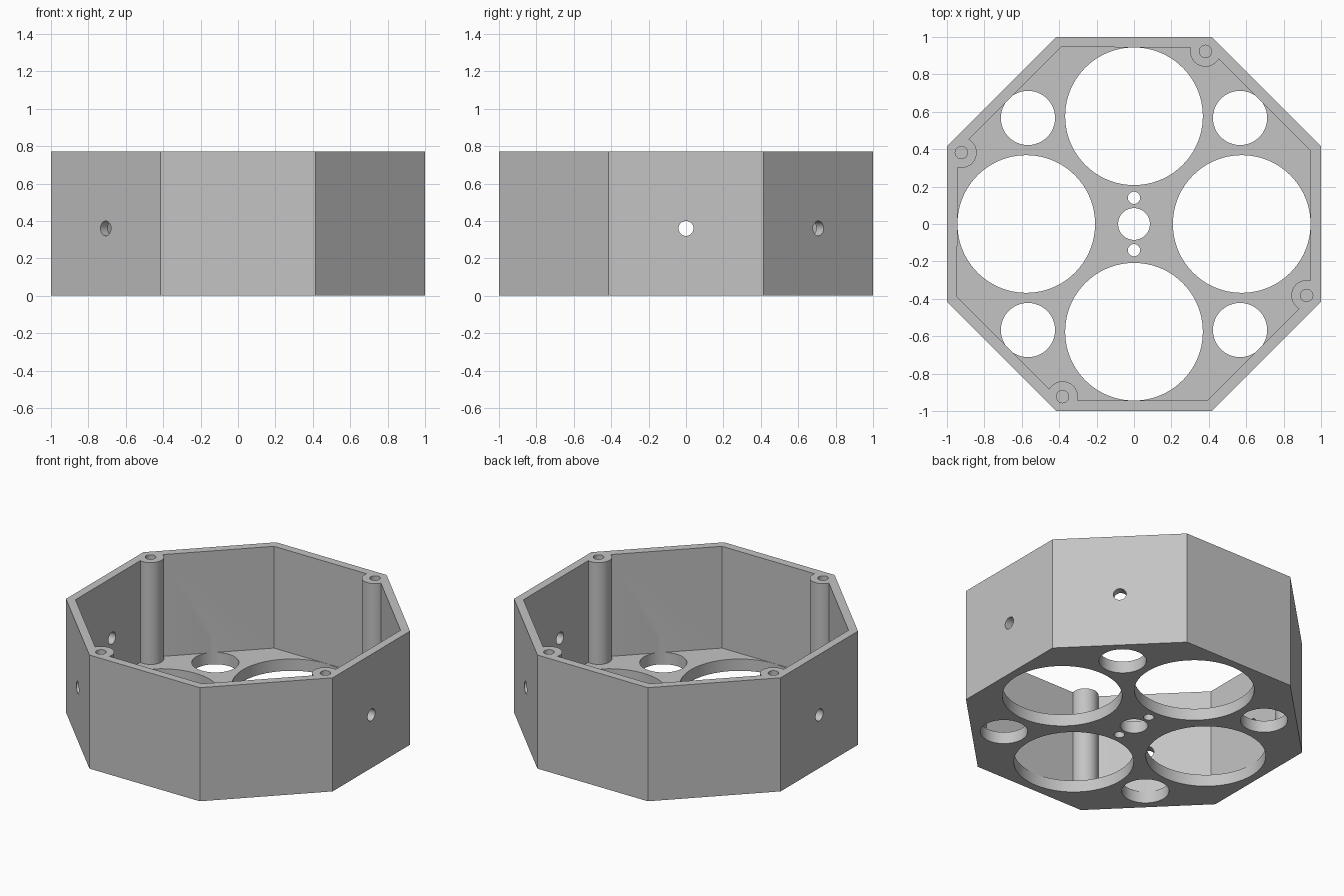
import bpy
import bmesh
from math import cos, pi
from mathutils import Matrix, Vector

if "Cube" in bpy.data.objects:
    bpy.data.objects.remove(bpy.data.objects["Cube"])

HEIGHT = 0.77
FLOOR = 0.08
INNER = 0.945      # distance from centre to inner wall
SIDE_HOLE_Z = 0.36


def cylinder(bm, start, end, radius, sides=64, turn=0.0):
    """Add a capped cylinder running from start to end."""
    start, end = Vector(start), Vector(end)
    axis = end - start
    aim = Vector((0, 0, 1)).rotation_difference(axis).to_matrix().to_4x4()
    place = Matrix.Translation((start + end) / 2) @ aim @ Matrix.Rotation(turn, 4, "Z")
    bmesh.ops.create_cone(bm, cap_ends=True, segments=sides, radius1=radius,
                          radius2=radius, depth=axis.length, matrix=place)


def octagon(bm, apothem, z0, z1):
    cylinder(bm, (0, 0, z0), (0, 0, z1), apothem / cos(pi / 8), 8, pi / 8)


def make_object(name, bm):
    mesh = bpy.data.meshes.new(name)
    bm.to_mesh(mesh)
    bm.free()
    obj = bpy.data.objects.new(name, mesh)
    bpy.context.collection.objects.link(obj)
    return obj


def subtract(target, cutter):
    """Cut one object out of another and discard the cutter."""
    cutter.hide_render = True
    mod = target.modifiers.new("cut", "BOOLEAN")
    mod.operation = "DIFFERENCE"
    mod.solver = "EXACT"
    mod.object = cutter
    bpy.context.view_layer.objects.active = target
    bpy.ops.object.modifier_apply(modifier=mod.name)
    bpy.data.objects.remove(cutter)


# Solid octagonal body
bm = bmesh.new()
octagon(bm, 1.0, 0, HEIGHT)
housing = make_object("octagonal_housing", bm)

# Cavity, leaving the four screw posts standing
bm = bmesh.new()
octagon(bm, INNER, FLOOR, 1.0)
cavity = make_object("cavity_cutter", bm)

quarter_turns = [Matrix.Rotation(i * pi / 2, 3, "Z") for i in range(4)]
post_spots = [turn @ Vector((0.382, 0.923, 0)) for turn in quarter_turns]
bm = bmesh.new()
for spot in post_spots:
    cylinder(bm, (spot.x, spot.y, -0.1), (spot.x, spot.y, 1.2), 0.082)
subtract(cavity, make_object("post_cutter", bm))
subtract(housing, cavity)

# All drilled holes
bm = bmesh.new()


def floor_hole(x, y, radius, sides=64):
    cylinder(bm, (x, y, -0.1), (x, y, FLOOR + 0.1), radius, sides)


for turn in quarter_turns:
    large = turn @ Vector((0.576, 0, 0))
    small = turn @ Vector((0.567, 0.567, 0))
    floor_hole(large.x, large.y, 0.368, 96)
    floor_hole(small.x, small.y, 0.145)

# Centre hole with a small screw hole on each side
floor_hole(0, 0, 0.085)
for y in (-0.14, 0.14):
    floor_hole(0, y, 0.033, 32)

# Blind screw holes in the posts
for spot in post_spots:
    cylinder(bm, (spot.x, spot.y, HEIGHT - 0.4), (spot.x, spot.y, 1.0), 0.033, 32)

# Cable holes through two opposite pairs of walls
for angle in (0, pi / 4, pi, 5 * pi / 4):
    out = Matrix.Rotation(angle, 3, "Z") @ Vector((1, 0, 0))
    lift = Vector((0, 0, SIDE_HOLE_Z))
    cylinder(bm, out * 0.85 + lift, out * 1.1 + lift, 0.04, 32)

subtract(housing, make_object("hole_cutter", bm))

# Single grey material
grey = bpy.data.materials.new("light_grey")
grey.use_nodes = True
colour = (0.55, 0.55, 0.55, 1)
grey.diffuse_color = colour
grey.node_tree.nodes["Principled BSDF"].inputs["Base Color"].default_value = colour
housing.data.materials.clear()
housing.data.materials.append(grey)

bpy.ops.object.select_all(action="DESELECT")
housing.select_set(True)
bpy.context.view_layer.objects.active = housing
bpy.ops.object.shade_smooth_by_angle(angle=pi / 6)
